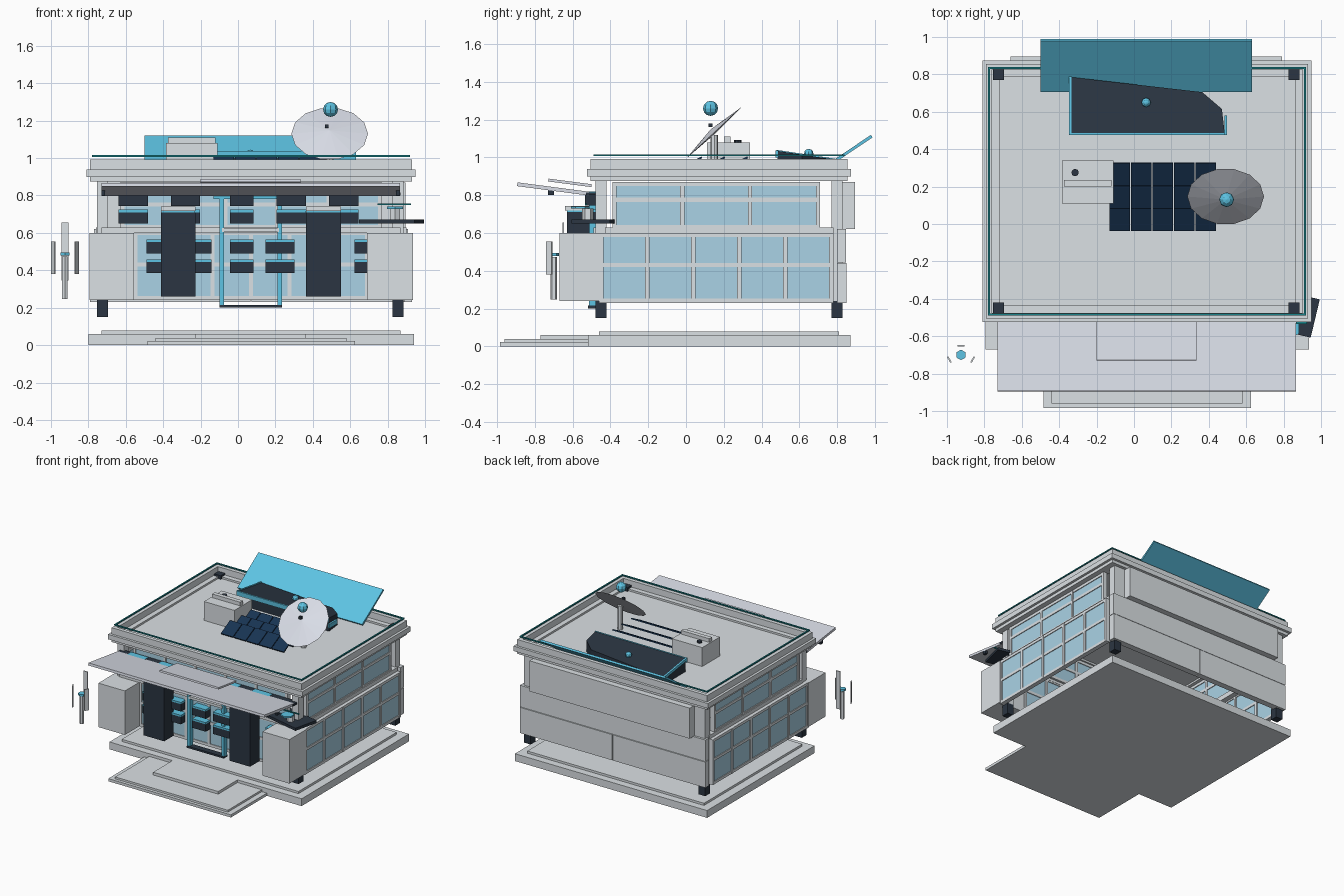
import bpy, bmesh, math
from mathutils import Vector, Matrix

if "Cube" in bpy.data.objects:
    bpy.data.objects.remove(bpy.data.objects["Cube"])


def material(name, r, g, b):
    m = bpy.data.materials.new(name)
    m.use_nodes = True
    m.diffuse_color = (r, g, b, 1)
    m.node_tree.nodes["Principled BSDF"].inputs["Base Color"].default_value = (r, g, b, 1)
    return m


GREY = material("light grey", .71, .75, .78)
CANOPY = material("pale blue grey", .73, .76, .84)
DARK = material("charcoal", .024, .036, .054)
NAVY = material("solar navy", .009, .034, .085)
CYAN = material("cyan trim", .11, .55, .77)
TEAL = material("teal rail", .01, .24, .27)
GLASS = material("window blue", .40, .65, .79)
CX, CY = .07, .175  # building centre


def finish(bm, name, mat):
    bmesh.ops.recalc_face_normals(bm, faces=bm.faces)
    me = bpy.data.meshes.new(name)
    bm.to_mesh(me)
    bm.free()
    me.materials.append(mat)
    ob = bpy.data.objects.new(name, me)
    bpy.context.collection.objects.link(ob)
    return ob


def box(name, mat, x, y, z, rot=(0, 0, 0)):
    """Box from (min, max) ranges, turned about its own centre."""
    bm = bmesh.new()
    bmesh.ops.create_cube(bm, size=1)
    bmesh.ops.scale(bm, verts=bm.verts, vec=[abs(r[1] - r[0]) for r in (x, y, z)])
    ob = finish(bm, name, mat)
    ob.location = [(r[0] + r[1]) / 2 for r in (x, y, z)]
    ob.rotation_euler = rot
    return ob


def cylinder(name, mat, loc, radius, depth, sides):
    bm = bmesh.new()
    bmesh.ops.create_cone(bm, cap_ends=True, segments=sides, radius1=radius, radius2=radius, depth=depth)
    finish(bm, name, mat).location = loc


def ball(name, mat, loc, r):
    bm = bmesh.new()
    bmesh.ops.create_uvsphere(bm, u_segments=8, v_segments=6, radius=r)
    finish(bm, name, mat).location = loc


def ring(name, mat, hx, hy, w, z):
    """Rectangular frame around the building centre."""
    for s in (-1, 1):
        box(name, mat, (CX + s * hx, CX + s * (hx - w)), (CY - hy, CY + hy), z)
        box(name, mat, (CX - hx + w, CX + hx - w), (CY + s * hy, CY + s * (hy - w)), z)


def window(name, u, z, cols, row_z, place, bar=.022):
    """Glazed panel; place(u range, inset, z range) gives box ranges."""
    box(name + "_glass", GLASS, *place((u[0] + .005, u[1] - .005), .008, (z[0] + .005, z[1] - .005)))
    step = (u[1] - u[0] - bar) / cols
    for i in range(cols + 1):
        a = u[0] + i * step
        box(name + "_mullion", GREY, *place((a, a + bar), 0, z))
    for a in (z[0], row_z, z[1] - bar):
        box(name + "_rail", GREY, *place(u, .002, (a, a + bar)))


# Base and steps
box("base", GREY, (-.80, .94), (-.52, .87), (0, .06))
box("base_top", GREY, (-.73, .87), (-.46, .81), (.06, .078))
box("step_lower", GREY, (-.485, .625), (-.985, -.52), (0, .022))
box("step_middle", GREY, (-.44, .58), (-.96, -.52), (.022, .038))
box("step_upper", GREY, (-.23, .36), (-.77, -.52), (.038, .06))

# Corner posts with dark feet and roof caps
for x in (CX - .795, CX + .785):
    for y in (-.45, .80):
        fx, fy = (x - .03, x + .03), (y - .03, y + .03)
        box("foot", DARK, fx, fy, (.15, .24))
        box("post", GREY, fx, fy, (.24, .90))
        box("post_cap", DARK, fx, fy, (.92, .955))

# Side walls with windows
for s in (-1, 1):
    def side(off, depth):
        return lambda u, inset, z: (
            (CX + s * (off - depth + inset), CX + s * (off - inset)), u, z)
    window("side_lower", (-.46, .78), (.23, .60), 5, .42, side(.86, .04))
    window("side_upper", (-.39, .71), (.62, .87), 3, .765, side(.825, .035))
    box("side_band", GREY, (CX + s * .78, CX + s * .83), (-.43, .78), (.59, .63))

# Back wall
for s in (-1, 1):
    box("back_lower", GREY, (CX + s * .003, CX + s * .84), (.80, .85), (.23, .44))
    box("back_middle", GREY, (CX, CX + s * .84), (.80, .848), (.444, .62))
box("back_upper", GREY, (-.66, .79), (.83, .895), (.62, .87))
box("back_band", GREY, (-.70, .84), (.79, .83), (.60, .90))


# Front wall
def front(y):
    return lambda u, inset, z: (u, (y + inset, y + .04 - inset), z)


window("front_lower", (-.56, .70), (.24, .61), 6, .42, front(-.48))
window("front_upper", (-.63, .77), (.62, .87), 5, .74, front(-.46))
box("front_band", GREY, (-.73, .87), (-.49, -.44), (.60, .63))
for x in ((-.795, -.555), (.69, .935)):
    box("corner_block", GREY, x, (-.67, -.45), (.24, .60))

# Door
for x in (-.10, .21):
    box("door_post", CYAN, (x, x + .025), (-.515, -.475), (.20, .79))
box("door_head", CYAN, (-.13, .24), (-.515, -.475), (.78, .80))
box("door_lintel", GREY, (-.085, .22), (-.52, -.48), (.605, .625))
box("door_sill", DARK, (-.10, .235), (-.52, -.47), (.20, .215))

# Dark pillars with caps
for x in (-.32, .457):
    box("pillar", DARK, (x - .093, x + .093), (-.63, -.51), (.26, .71))
    box("pillar_trim", CYAN, (x - .09, x + .09), (-.63, -.51), (.71, .718))
    box("pillar_cap", GREY, (x - .093, x + .093), (-.64, -.51), (.718, .742))

# Display boxes with cyan tops
upper, lower = (-.56, -.28, .02, .285, .565), (-.41, -.22, .02, .225, .70)
for xs, z in ((upper, .65), (upper, .745), (lower, .49), (lower, .385)):
    for x in xs:
        w = .062 if x == .02 else .078
        box("display_box", DARK, (x - w, x + w), (-.535, -.47), (z, z + .06))
        box("display_top", CYAN, (x - w, x + w), (-.535, -.47), (z + .06, z + .074))

# Canopies rising toward the front
tilt = -.13
box("canopy", CANOPY, (-.73, .865), (-.895, -.51), (.823, .843), (tilt, 0, 0))
box("canopy_upper", CANOPY, (-.20, .335), (-.73, -.50), (.858, .873), (tilt, 0, 0))
box("canopy_beam", DARK, (-.73, .87), (-.53, -.46), (.80, .815))
for x in (-.72, .855):
    box("canopy_bracket", DARK, (x - .01, x + .01), (-.73, -.70), (.80, .83))

# Corner shelf with small beacon
box("corner_shelf", DARK, (.667, .973), (-.575, -.365), (.65, .672), (0, 0, -.234))
cylinder("beacon_stem", GREY, (.84, -.52, .70), .03, .06, 6)
cylinder("beacon_disc", CYAN, (.84, -.56, .735), .05, .012, 6)
box("beacon_bar", TEAL, (.745, .925), (-.535, -.525), (.748, .756))

# Cornice, sunken roof deck, parapet and thin rail
ring("cornice_lower", GREY, .86, .68, .09, (.875, .90))
ring("cornice", GREY, .88, .70, .09, (.90, .94))
box("roof_deck", GREY, (CX - .84, CX + .84), (CY - .66, CY + .66), (.89, .925))
ring("parapet", GREY, .86, .68, .03, (.94, .992))
ring("roof_rail", TEAL, .85, .665, .011, (1.007, 1.016))

# Rear screen leaning outward
box("rear_screen", CYAN, (-.50, .63), (.682, 1.012), (1.013, 1.029), (.59, 0, 0))

# Wedge platform with cyan edges
outline = [(-.335, .485), (.485, .485), (.47, .615), (.365, .705), (-.335, .785)]
bm = bmesh.new()
top = [bm.verts.new((x, y, 1.035 - (y - .48) * .15)) for x, y in outline]
low = [bm.verts.new((x, y, .92)) for x, y in outline]
bm.faces.new(top)
bm.faces.new(low[::-1])
for i in range(5):
    j = (i + 1) % 5
    bm.faces.new((low[i], low[j], top[j], top[i]))
finish(bm, "wedge_platform", DARK)
box("wedge_front_trim", CYAN, (-.345, .485), (.475, .486), (1.0, 1.037))
box("wedge_left_trim", CYAN, (-.347, -.335), (.475, .79), (.995, 1.017), (-.148, 0, 0))
box("wedge_right_trim", CYAN, (.483, .497), (.475, .58), (.955, .99))
ball("wedge_light", CYAN, (.065, .65, 1.02), .025)

# Solar panels in tilted rows
for y in (.267, .146, .025):
    for i in range(5):
        x = -.13 + i * .115
        box("solar_panel", NAVY, (x, x + .109), (y - .067, y + .067), (.965, .975), (.48, 0, 0))

# Roof service unit
box("service_unit", GREY, (-.385, -.11), (.11, .34), (.925, 1.08))
box("service_ridge", GREY, (-.375, -.12), (.20, .235), (1.08, 1.11))
cylinder("service_vent", DARK, (-.315, .275, 1.085), .02, .015, 8)

# Dish, mast and ball
turn = Vector((0, -.68, .73)).to_track_quat('Z', 'Y').to_matrix().to_4x4()
bm = bmesh.new()
rim = []
for i in range(14):
    a = i * math.tau / 14
    rim.append(bm.verts.new((.205 * math.cos(a), .205 * math.sin(a), 0)))
for height in (.025, -.008):
    mid = bm.verts.new((0, 0, height))
    for i in range(14):
        bm.faces.new((rim[i], rim[(i + 1) % 14], mid))
bm.transform(Matrix.Translation((.49, .147, 1.13)) @ turn)
finish(bm, "dish", CANOPY)
cylinder("dish_mast", GREY, (.49, .15, 1.02), .02, .20, 8)
box("dish_receiver", DARK, (.465, .485), (.12, .14), (1.16, 1.18))
ball("mast_ball", CYAN, (.495, .13, 1.26), .04)

# Floating marker beside the front
hub = Vector((-.925, -.70, 0))
cylinder("marker_hub", CYAN, hub + Vector((0, 0, .487)), .028, .016, 6)
cylinder("marker_pole", GREY, hub + Vector((0, 0, .36)), .017, .225, 6)
for deg, z in ((90, (.345, .655)), (210, (.38, .555)), (330, (.38, .555))):
    a = math.radians(deg)
    p = hub + Vector((math.cos(a) * .072, math.sin(a) * .05, 0))
    box("marker_plate", GREY, (p.x - .004, p.x + .004), (p.y - .018, p.y + .018), z, (0, 0, a))
